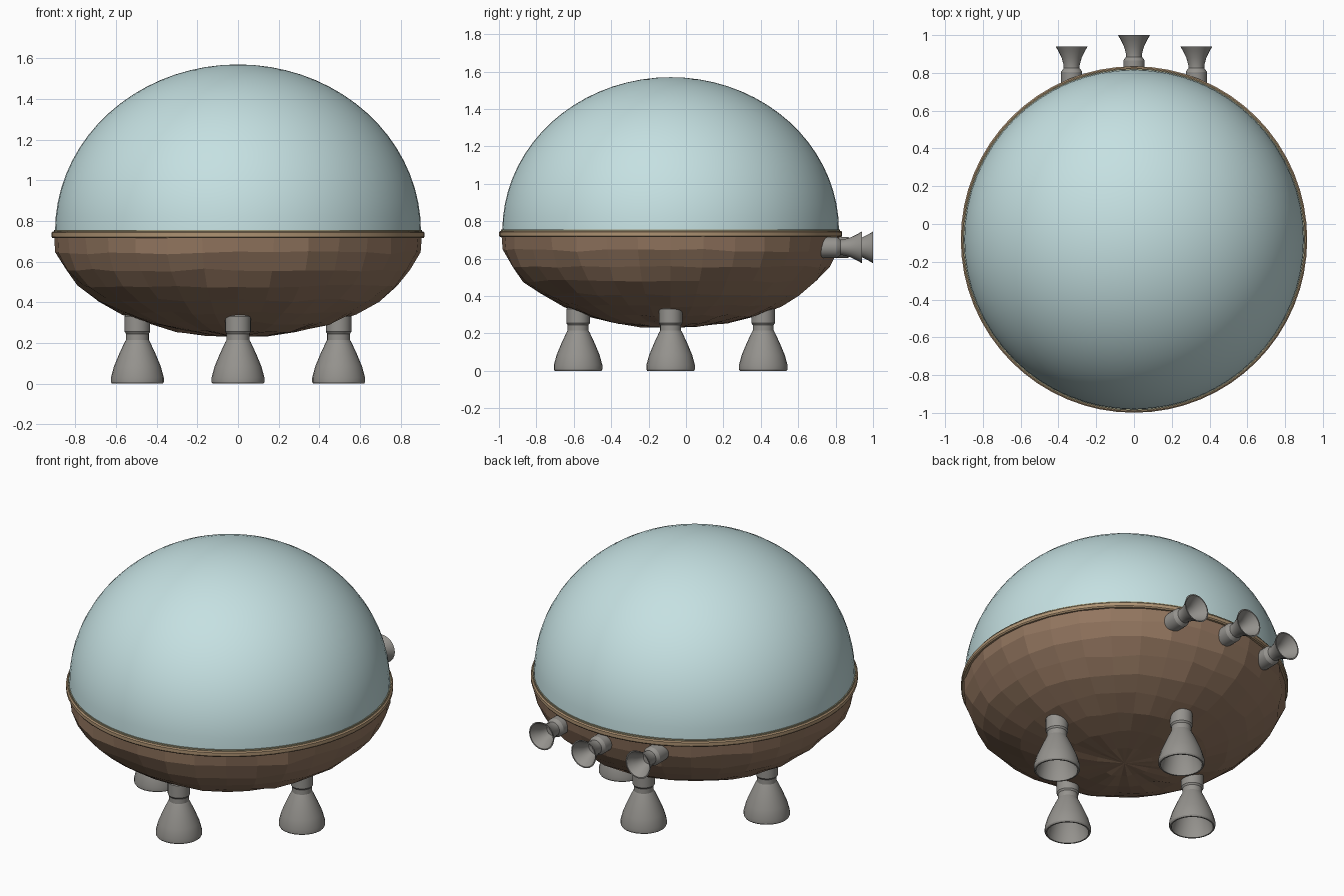
import bpy, bmesh, math, random
from mathutils import Matrix, Vector

if "Cube" in bpy.data.objects:
    bpy.data.objects.remove(bpy.data.objects["Cube"])

random.seed(4)
CY = -0.082  # y of the hull's axis


def material(name, rgb):
    m = bpy.data.materials.new(name)
    m.diffuse_color = (*rgb, 1)
    m.use_nodes = True
    m.node_tree.nodes["Principled BSDF"].inputs["Base Color"].default_value = m.diffuse_color
    return m


GLASS = material("pale_glass", (0.56, 0.75, 0.76))
WOOD = material("brown_hull", (0.29, 0.18, 0.115))
TAN = material("tan_trim", (0.42, 0.29, 0.17))
OLIVE = material("olive_trim", (0.34, 0.32, 0.2))
METAL = material("warm_grey_metal", (0.3, 0.29, 0.27))


def lathe(name, profile, segs, mat, matrix, closed=False, jitter=0.0, smooth=True):
    """Revolve (radius, z) points around z; zero radius makes a pole."""
    bm = bmesh.new()
    rings = []
    for i, (r, z) in enumerate(profile):
        if r < 1e-5:
            rings.append([bm.verts.new((0, 0, z))])
            continue
        ring = []
        for k in range(segs):
            a = 2 * math.pi * k / segs
            j = jitter if i > 0 else 0
            f = 1 + random.uniform(-j, j)
            ring.append(bm.verts.new((r * f * math.cos(a), r * f * math.sin(a),
                                      z + random.uniform(-j, j) * 0.6)))
        rings.append(ring)
    pairs = list(zip(rings, rings[1:]))
    if closed:
        pairs.append((rings[-1], rings[0]))
    for a, b in pairs:
        for k in range(segs):
            n = (k + 1) % segs
            quad = [a[k % len(a)], a[n % len(a)], b[n % len(b)], b[k % len(b)]]
            bm.faces.new(list(dict.fromkeys(quad)))
    bmesh.ops.recalc_face_normals(bm, faces=bm.faces)
    # open shells: make sure normals point away from the axis centre
    if not closed:
        mid = sum((v.co for v in bm.verts), Vector()) / len(bm.verts)
        mid.x = mid.y = 0
        if sum((f.calc_center_median() - mid).dot(f.normal) * f.calc_area() for f in bm.faces) < 0:
            bmesh.ops.reverse_faces(bm, faces=bm.faces)
    me = bpy.data.meshes.new(name)
    bm.to_mesh(me)
    bm.free()
    me.materials.append(mat)
    ob = bpy.data.objects.new(name, me)
    bpy.context.collection.objects.link(ob)
    ob.matrix_world = matrix
    if smooth:
        bpy.ops.object.select_all(action='DESELECT')
        ob.select_set(True)
        bpy.context.view_layer.objects.active = ob
        bpy.ops.object.shade_smooth_by_angle(angle=math.radians(30))
    return ob


axis = Matrix.Translation((0, CY, 0))

# glass dome: half ellipsoid
dome = [(0.9 * math.sin(math.radians(t)), 0.75 + 0.82 * math.cos(math.radians(t)))
        for t in range(90, -1, -5)]
lathe("glass_dome", dome, 64, GLASS, axis)

# rough faceted wooden bowl
bowl = [(0.905, 0.735)] + [(0.91 * math.sin(math.radians(t)), 0.73 - 0.5 * math.cos(math.radians(t)))
                           for t in range(80, -1, -10)]
lathe("hull_bowl", bowl, 32, WOOD, axis, jitter=0.014, smooth=False)

# rim bands between bowl and dome
lathe("hull_rim", [(0.87, 0.715), (0.912, 0.715), (0.917, 0.722), (0.917, 0.742), (0.91, 0.748), (0.87, 0.748)],
      64, TAN, axis, closed=True)
lathe("dome_seal", [(0.88, 0.742), (0.906, 0.742), (0.906, 0.756), (0.88, 0.756)],
      64, OLIVE, axis, closed=True)

# four downward thrusters, which the model stands on
bell = [(0, 0.34), (0.056, 0.34), (0.063, 0.33), (0.063, 0.255), (0.056, 0.245), (0.056, 0.215),
        (0.062, 0.205), (0.09, 0.145), (0.115, 0.085), (0.13, 0.03), (0.13, 0.008), (0.125, 0),
        (0.117, 0), (0.115, 0.03), (0.1, 0.085), (0.076, 0.145), (0.045, 0.2), (0, 0.2)]
for k, side in enumerate(("right", "back", "left", "front")):
    a = k * math.pi / 2
    lathe(side + "_lift_thruster", bell, 24, METAL,
          Matrix.Translation((0.495 * math.cos(a), CY + 0.495 * math.sin(a), 0)))

# three rear thrusters pointing back
jet = [(0, 0.22), (0.056, 0.22), (0.056, 0.135), (0.05, 0.125), (0.042, 0.115), (0.042, 0.1),
       (0.053, 0.06), (0.07, 0.025), (0.085, 0.0), (0.078, 0.0), (0.062, 0.03),
       (0.045, 0.06), (0.034, 0.1), (0, 0.1)]
for side, x, y in (("left", -0.33, 0.94), ("middle", 0, 1.0), ("right", 0.33, 0.94)):
    lathe(side + "_rear_thruster", jet, 24, METAL,
          Matrix.Translation((x, y, 0.66)) @ Matrix.Rotation(math.pi / 2, 4, 'X'))
